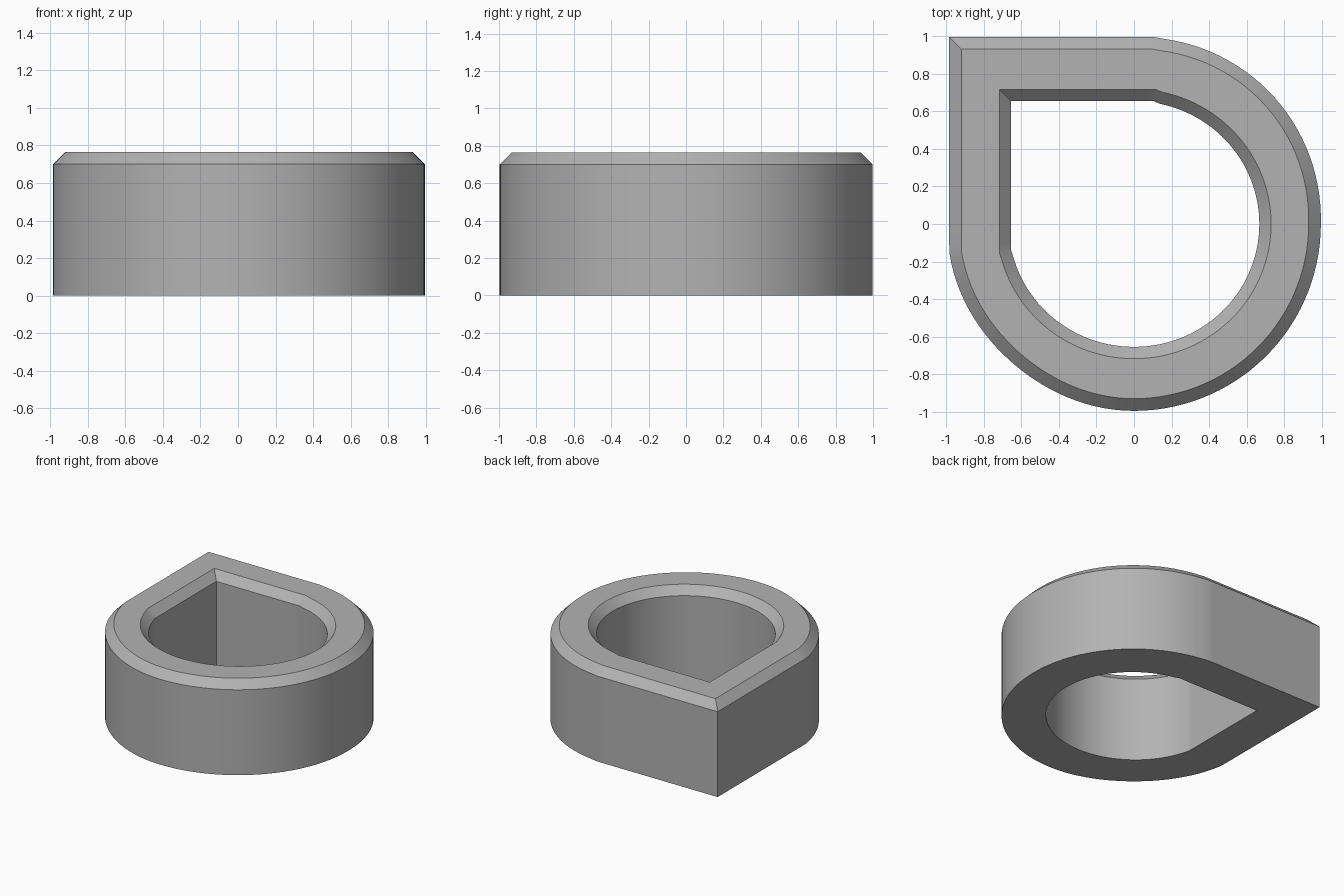
import bpy, bmesh
from math import sin, cos, radians

cube = bpy.data.objects.get("Cube")
if cube:
    bpy.data.objects.remove(cube, do_unlink=True)

STEPS = 120
HEIGHT, SHOULDER = 0.765, 0.70


def drop_loop(bm, z, left, top, start, end, radius):
    """Round outline with one square corner at the back right."""
    verts = []
    for i in range(STEPS):
        deg = i * 360 / STEPS
        c, s = cos(radians(deg)), sin(radians(deg))
        if deg == 135:
            x, y = -left, top
        elif start <= deg < 135:
            x, y = top * c / s, top
        elif 135 < deg <= end:
            x, y = -left, left * s / -c
        else:
            r = radius(deg)
            x, y = r * c, r * s
        verts.append(bm.verts.new((x, y, z)))
    return verts


def outer(inset):
    def radius(deg):
        dip = 0.012 * sin(radians((deg - 190) * 2.25)) ** 2 if 190 < deg < 270 else 0
        bulge = 0.012 * sin(radians(deg * 2)) if deg < 90 else 0
        return 0.996 - inset - dip + bulge
    return (0.985 - inset, 0.997 - inset, 84, 186, radius)


def inner(grow):
    def radius(deg):
        return 0.655 + grow + 0.013 * cos(radians(deg)) ** 2
    return (0.655 + grow, 0.655 + grow, 80, 192, radius)


# Ring section, walked from the outer base over the top to the inner base
bm = bmesh.new()
loops = [
    drop_loop(bm, 0, *outer(0)),
    drop_loop(bm, SHOULDER, *outer(0)),
    drop_loop(bm, HEIGHT, *outer(0.065)),
    drop_loop(bm, HEIGHT, *inner(0.063)),
    drop_loop(bm, SHOULDER, *inner(0)),
    drop_loop(bm, 0, *inner(0)),
]
for a, b in zip(loops, loops[1:] + loops[:1]):
    for i in range(STEPS):
        j = (i + 1) % STEPS
        bm.faces.new((a[i], a[j], b[j], b[i]))
bmesh.ops.recalc_face_normals(bm, faces=bm.faces)

mesh = bpy.data.meshes.new("teardrop_ring")
bm.to_mesh(mesh)
bm.free()
ring = bpy.data.objects.new("teardrop_ring", mesh)
bpy.context.collection.objects.link(ring)

# Plain grey finish
grey = bpy.data.materials.new("plain_grey")
grey.use_nodes = True
color = (0.45, 0.45, 0.45, 1)
grey.diffuse_color = color
grey.node_tree.nodes["Principled BSDF"].inputs["Base Color"].default_value = color
mesh.materials.append(grey)

bpy.context.view_layer.objects.active = ring
ring.select_set(True)
bpy.ops.object.shade_smooth_by_angle(angle=radians(30))
